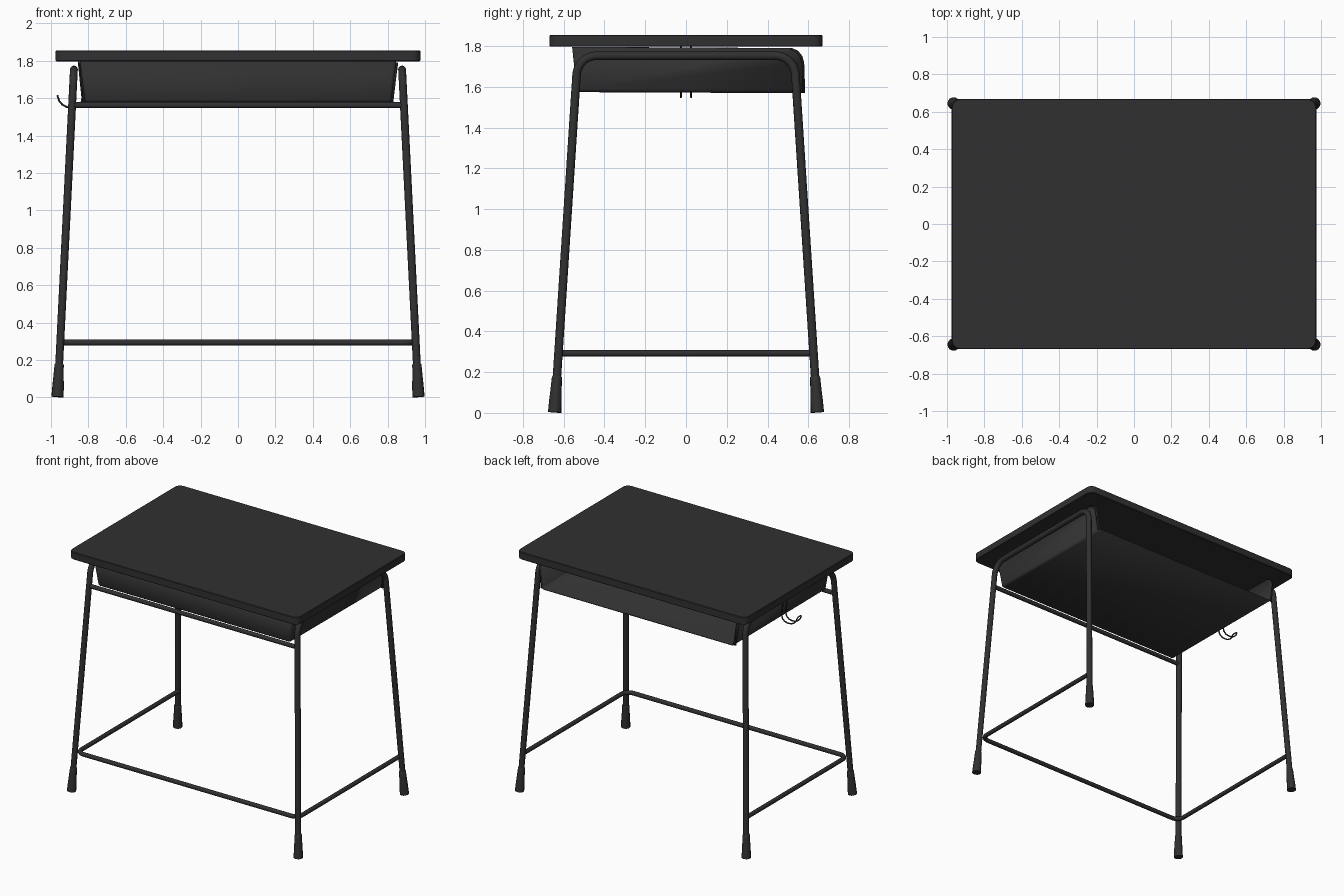
import bpy, bmesh, math
from mathutils import Vector

if "Cube" in bpy.data.objects:
    bpy.data.objects.remove(bpy.data.objects["Cube"])

dark = bpy.data.materials.new("dark_grey")
dark.diffuse_color = (0.03, 0.03, 0.03, 1)
dark.use_nodes = True
dark.node_tree.nodes["Principled BSDF"].inputs["Base Color"].default_value = dark.diffuse_color


def finish(obj, angle=40):
    obj.data.materials.clear()
    obj.data.materials.append(dark)
    bpy.ops.object.select_all(action='DESELECT')
    obj.select_set(True)
    bpy.context.view_layer.objects.active = obj
    bpy.ops.object.shade_smooth_by_angle(angle=math.radians(angle))


def mesh_object(name, bm):
    bmesh.ops.recalc_face_normals(bm, faces=bm.faces)
    me = bpy.data.meshes.new(name)
    bm.to_mesh(me)
    bm.free()
    obj = bpy.data.objects.new(name, me)
    bpy.context.collection.objects.link(obj)
    return obj


def fillet(pts, r, steps=8):
    """Round the inner corners of a path with arcs of radius r."""
    pts = [Vector(p) for p in pts]
    out = [pts[0]]
    for a, b, c in zip(pts, pts[1:], pts[2:]):
        u, v = (a - b).normalized(), (c - b).normalized()
        half = u.angle(v) / 2
        start, end = b + u * r / math.tan(half), b + v * r / math.tan(half)
        centre = b + (u + v).normalized() * r / math.sin(half)
        p, q = start - centre, end - centre
        ang = p.angle(q)
        for i in range(steps + 1):
            t = i / steps
            out.append(centre + (p * math.sin((1 - t) * ang) + q * math.sin(t * ang)) / math.sin(ang))
    return out + [pts[-1]]


def tube(name, pts, radius, radii=None, res=4):
    """Round tube along a path, optionally with a radius per point."""
    cu = bpy.data.curves.new(name, 'CURVE')
    cu.dimensions = '3D'
    cu.bevel_depth = radius
    cu.bevel_resolution = res
    cu.use_fill_caps = True
    sp = cu.splines.new('POLY')
    sp.points.add(len(pts) - 1)
    for i, p in enumerate(pts):
        sp.points[i].co = (*p, 1)
        sp.points[i].radius = radii[i] / radius if radii else 1
    obj = bpy.data.objects.new(name, cu)
    bpy.context.collection.objects.link(obj)
    bpy.ops.object.select_all(action='DESELECT')
    obj.select_set(True)
    bpy.context.view_layer.objects.active = obj
    bpy.ops.object.convert(target='MESH')
    finish(bpy.context.object)


def leg_point(sx, sy, z):
    """Centre line of a splayed leg at height z."""
    return Vector((sx * (0.965 - 0.05 * z), sy * (0.645 - 0.065 * z), z))


# Tabletop with rounded corners
bm = bmesh.new()
bmesh.ops.create_cube(bm, size=1)
for v in bm.verts:
    v.co = (v.co.x * 1.95, v.co.y * 1.338, 1.826 + v.co.z * 0.058)
upright = [e for e in bm.edges if abs(e.verts[0].co.z - e.verts[1].co.z) > 0.01]
bmesh.ops.bevel(bm, geom=upright, offset=0.045, segments=4, profile=0.5, affect='EDGES')
rim = [e for e in bm.edges if abs(e.verts[0].co.z - e.verts[1].co.z) < 0.001]
bmesh.ops.bevel(bm, geom=rim, offset=0.004, segments=1, affect='EDGES')
finish(mesh_object("tabletop", bm))

# Side frames (two legs and a top bar each) and flared feet
for sx, side in ((-1, "left"), (1, "right")):
    path = [leg_point(sx, -1, 0.1), leg_point(sx, -1, 1.753),
            leg_point(sx, 1, 1.753), leg_point(sx, 1, 0.1)]
    tube(side + "_leg_frame", fillet(path, 0.1), 0.021)
    for sy, end in ((-1, "front"), (1, "back")):
        heights = (0.003, 0.06, 0.1, 0.15, 0.175, 0.18)
        tube(f"{end}_{side}_foot", [leg_point(sx, sy, z) for z in heights], 0.03,
             (0.033, 0.031, 0.0285, 0.026, 0.025, 0.022))

# Lower U-shaped stretcher, open at the back
tube("lower_stretcher", fillet([(-0.94, 0.625, 0.293), (-0.94, -0.617, 0.293),
                                (0.94, -0.617, 0.293), (0.94, 0.625, 0.293)], 0.06), 0.016)

# Upper front rail
tube("upper_front_rail", [(-0.887, -0.544, 1.562), (0.887, -0.544, 1.562)], 0.016)


# Storage tray: floor, front and sloping sides, open at the back
def tray_x(z):
    return 0.815 + (z - 1.577) * 0.12


profile = [(-0.532, 1.578), (0.585, 1.573), (0.58, 1.72), (0.57, 1.752),
           (0.55, 1.777), (0.52, 1.79), (-0.555, 1.796)]
bm = bmesh.new()
sides = [[bm.verts.new((s * tray_x(z), y, z)) for y, z in profile] for s in (-1, 1)]
lt, rt = sides
bm.faces.new(lt)
bm.faces.new(rt[::-1])
bm.faces.new((lt[0], rt[0], rt[1], lt[1]))
bm.faces.new((lt[0], lt[6], rt[6], rt[0]))
folds = [e for e in bm.edges if len(e.link_faces) == 2]
bmesh.ops.bevel(bm, geom=folds, offset=0.014, segments=3, profile=0.5, affect='EDGES')
tray = mesh_object("storage_tray", bm)
solid = tray.modifiers.new("thickness", 'SOLIDIFY')
solid.thickness = 0.008
solid.offset = 0
finish(tray)

# Folded lips at the back edge of the tray sides
for s, side in ((-1, "left"), (1, "right")):
    bm = bmesh.new()
    inner = [bm.verts.new((s * tray_x(z), y - 0.004, z)) for y, z in profile[1:6]]
    outer = [bm.verts.new((s * (tray_x(z) + 0.015), y - 0.004, z)) for y, z in profile[1:6]]
    for i in range(4):
        bm.faces.new((inner[i], inner[i + 1], outer[i + 1], outer[i]))
    lip = mesh_object(side + "_tray_lip", bm)
    lip.modifiers.new("thickness", 'SOLIDIFY').thickness = 0.008
    finish(lip)

# Double-wire bag hook on the left side
wire = [(-0.852, 1.797), (-0.832, 1.60), (-0.838, 1.573), (-0.858, 1.555), (-0.885, 1.549),
        (-0.915, 1.552), (-0.94, 1.566), (-0.955, 1.583), (-0.963, 1.605)]
hook = [(x, -0.025, z) for x, z in wire]
hook += [(-0.965, -0.014, 1.613), (-0.965, 0.014, 1.613)]
hook += [(x, 0.025, z) for x, z in reversed(wire)]
tube("bag_hook", hook, 0.005, res=2)
